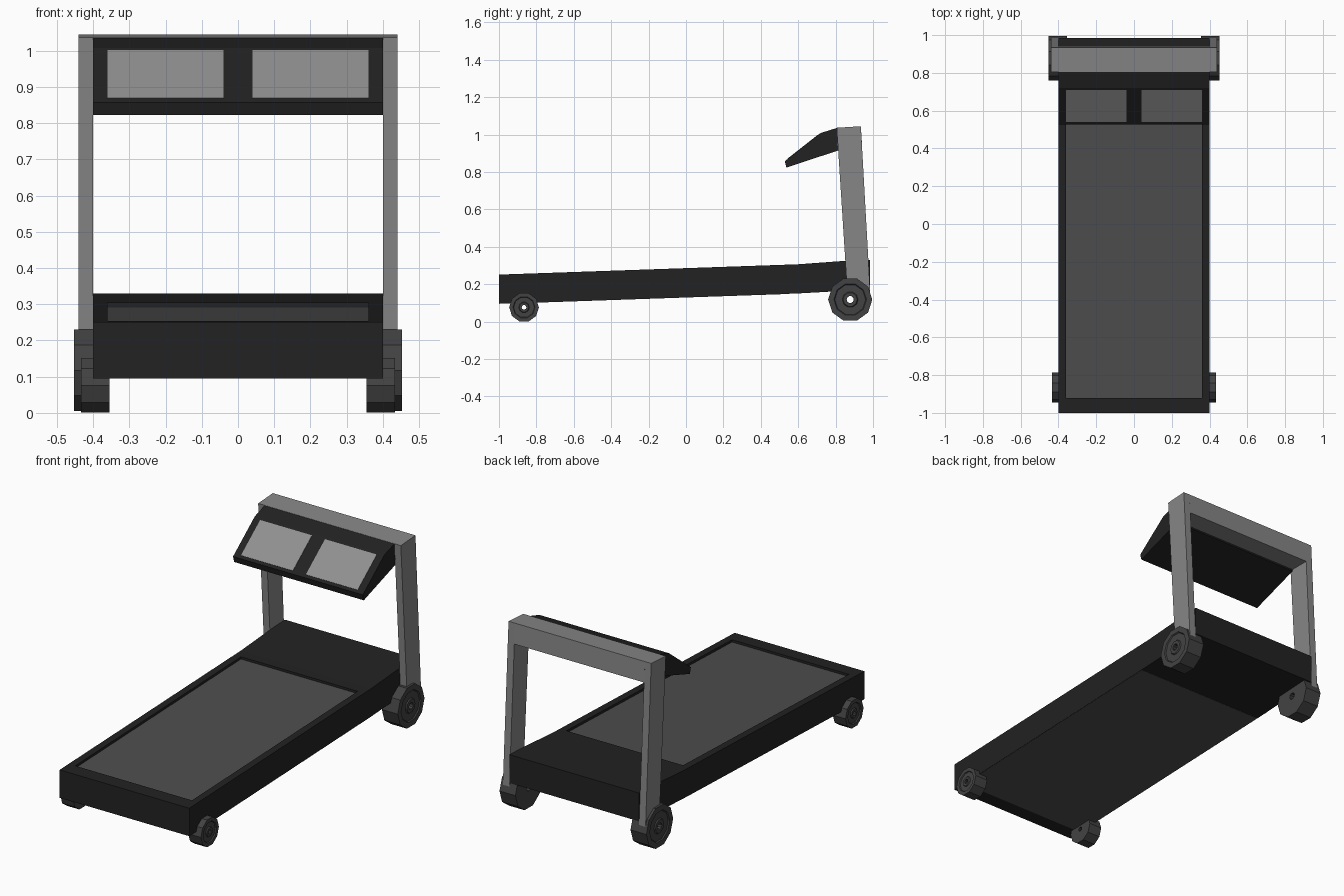
import bpy, bmesh, math

if "Cube" in bpy.data.objects:
    bpy.data.objects.remove(bpy.data.objects["Cube"])


def material(name, v):
    m = bpy.data.materials.new(name)
    m.diffuse_color = (v, v, v, 1)
    m.use_nodes = True
    m.node_tree.nodes["Principled BSDF"].inputs["Base Color"].default_value = m.diffuse_color
    return m


BLACK = material("black_plastic", 0.016)
BELT = material("belt_rubber", 0.075)
FRAME = material("frame_metal", 0.24)
SCREEN = material("screen_grey", 0.28)
WHEEL = material("wheel_rubber", 0.055)


def finish(bm, name, mat):
    bmesh.ops.recalc_face_normals(bm, faces=bm.faces)
    me = bpy.data.meshes.new(name)
    bm.to_mesh(me)
    bm.free()
    me.materials.append(mat)
    ob = bpy.data.objects.new(name, me)
    bpy.context.collection.objects.link(ob)
    return ob


def extrude(name, profile, x0, x1, mat):
    """Extrude a side profile of (y, z) points from x0 to x1."""
    bm = bmesh.new()
    face = bm.faces.new([bm.verts.new((x0, y, z)) for y, z in profile])
    new = bmesh.ops.extrude_face_region(bm, geom=[face])["geom"]
    bmesh.ops.translate(bm, vec=(x1 - x0, 0, 0),
                        verts=[g for g in new if isinstance(g, bmesh.types.BMVert)])
    return finish(bm, name, mat)


def wheel(name, y, z, r, x_in, x_out, side):
    """Ten-sided wheel with a stepped face and an axle hole."""
    d = 0.006
    ring = [(r, x_in), (r, x_out), (r * .74, x_out), (r * .70, x_out - d),
            (r * .36, x_out - d), (r * .32, x_out), (r * .16, x_out), (r * .16, x_in)]
    bm = bmesh.new()
    n = 10
    loops = []
    for i in range(n):
        a = math.tau * i / n
        loops.append([bm.verts.new((side * x, y + q * math.cos(a), z + q * math.sin(a)))
                      for q, x in ring])
    for i in range(n):
        a, b = loops[i], loops[(i + 1) % n]
        for j in range(len(ring)):
            k = (j + 1) % len(ring)
            bm.faces.new((a[j], a[k], b[k], b[j]))
    return finish(bm, name, WHEEL)


def top(y):       # sloping deck surface
    return 0.251 + (y + 1) * 0.0345


def bottom(y):
    return 0.095 + (y + 1) * 0.0345


def slab(y0, y1):
    return [(y0, bottom(y0)), (y1, bottom(y1)), (y1, top(y1)), (y0, top(y0))]


# deck: rear bar, motor hood, running belt
extrude("deck_rear_bar", slab(-1.0, -0.92), -0.4, 0.4, BLACK)
extrude("motor_hood", [(0.54, bottom(0.54)), (0.6, bottom(0.6)), (0.985, 0.172), (0.985, 0.33),
                       (0.83, 0.323), (0.6, top(0.6)), (0.54, top(0.54))], -0.4, 0.4, BLACK)
extrude("running_belt", [(-0.92, bottom(-0.92) - .001), (0.54, bottom(0.54) - .001),
                         (0.54, top(0.54) - .013), (-0.92, top(-0.92) - .013)],
        -0.36, 0.36, BELT)
extrude("deck_underside", [(-0.92, bottom(-0.92) - .001), (0.54, bottom(0.54) - .001),
                           (0.54, bottom(0.54) + .01), (-0.92, bottom(-0.92) + .01)],
        -0.399, 0.399, BELT)

# console and frame crossbar
extrude("console", [(0.537, 0.823), (0.528, 0.857), (0.72, 1.008), (0.81, 1.036), (0.83, 0.92)],
        -0.4, 0.4, BLACK)
extrude("frame_crossbar", [(0.812, 0.93), (0.942, 0.93), (0.935, 1.044), (0.806, 1.036)],
        -0.402, 0.402, FRAME)


def on_console(t, h):
    """Point along the slanted console face, raised by h."""
    return (0.528 + 0.192 * t - 0.62 * h, 0.857 + 0.151 * t + 0.79 * h)


# mirrored parts
for label, s in (("left", -1), ("right", 1)):
    extrude("deck_rail_" + label, slab(-0.92, 0.54), s * 0.36, s * 0.4, BLACK)
    extrude("upright_post_" + label, [(0.863, 0.15), (0.985, 0.15), (0.935, 1.044), (0.806, 1.036)],
            s * 0.4, s * 0.44, FRAME)
    extrude("screen_" + label, [on_console(.07, -.01), on_console(.95, -.01),
                                on_console(.95, .002), on_console(.07, .002)],
            s * 0.04, s * 0.36, SCREEN)
    wheel("front_wheel_" + label, 0.878, 0.1175, 0.118, 0.355, 0.453, s)
    wheel("rear_wheel_" + label, -0.866, 0.076, 0.0795, 0.355, 0.433, s)
